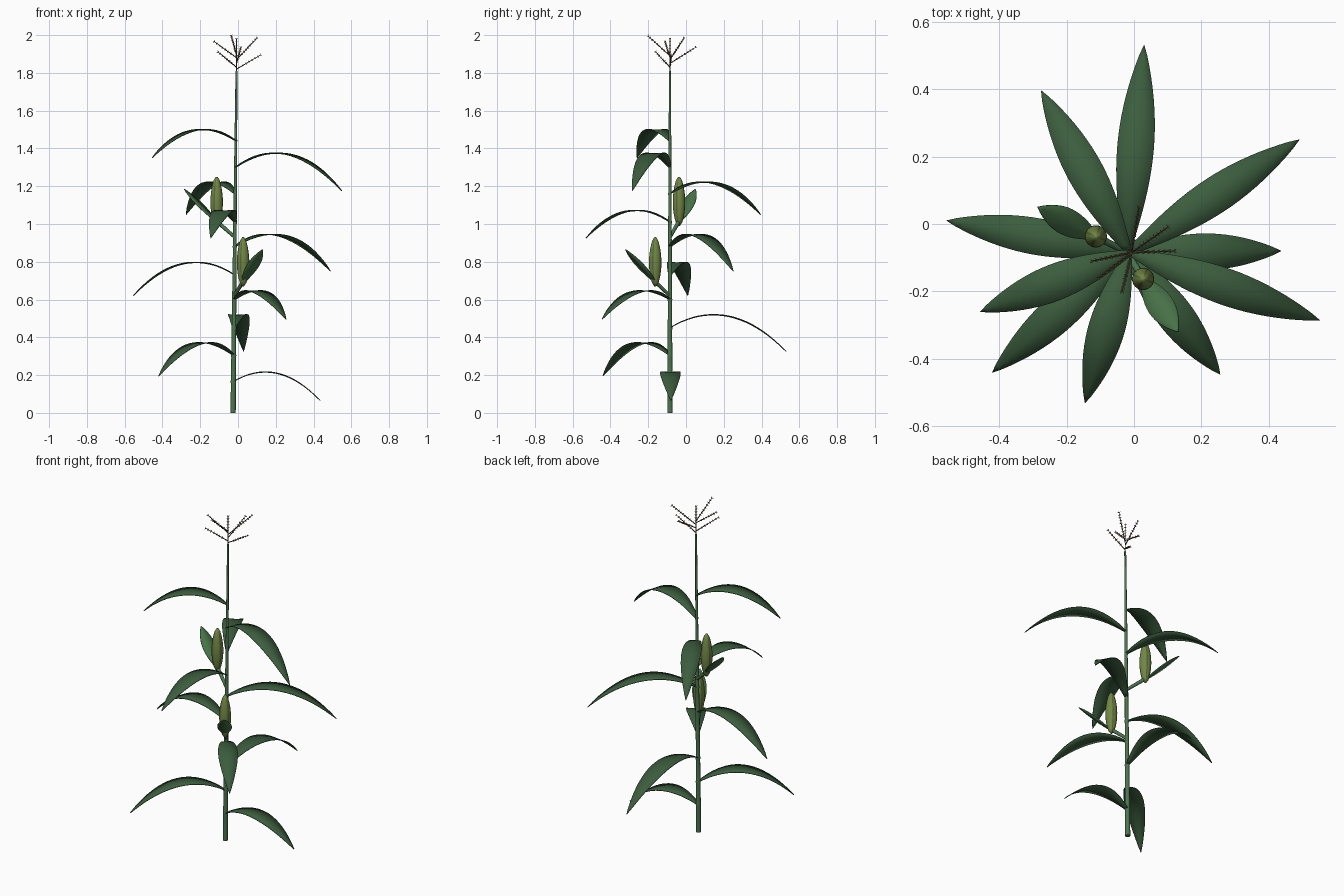
import bpy, bmesh, math
from mathutils import Vector

cube = bpy.data.objects.get("Cube")
if cube:
    bpy.data.objects.remove(cube, do_unlink=True)


def material(name, rgb):
    m = bpy.data.materials.new(name)
    m.use_nodes = True
    m.diffuse_color = (*rgb, 1)
    m.node_tree.nodes["Principled BSDF"].inputs["Base Color"].default_value = (*rgb, 1)
    return m


LEAF = material("dark leaf green", (0.045, 0.11, 0.048))
STALK = material("stalk green", (0.075, 0.18, 0.08))
BRACT = material("ear leaf green", (0.065, 0.17, 0.065))
HUSK = material("husk olive", (0.17, 0.24, 0.06))
SEAM = material("husk seam green", (0.09, 0.14, 0.04))
STEM = material("tassel brown", (0.09, 0.065, 0.035))
GRAIN = material("tassel tan", (0.3, 0.21, 0.1))


def finish(bm, name, mats, smooth=True):
    bmesh.ops.recalc_face_normals(bm, faces=bm.faces)
    me = bpy.data.meshes.new(name)
    bm.to_mesh(me)
    bm.free()
    for m in mats:
        me.materials.append(m)
    me.polygons.foreach_set("use_smooth", [smooth] * len(me.polygons))
    ob = bpy.data.objects.new(name, me)
    bpy.context.collection.objects.link(ob)
    return ob


def loft(bm, centers, radii, sides):
    """Skin a round tube along centers; returns the side faces by column."""
    axis = (Vector(centers[-1]) - Vector(centers[0])).normalized()
    u = axis.orthogonal().normalized()
    v = axis.cross(u)
    rings = []
    for c, r in zip(centers, radii):
        rings.append([bm.verts.new(Vector(c) + r * (u * math.cos(a) + v * math.sin(a)))
                      for a in (math.tau * i / sides for i in range(sides))])
    columns = [[] for _ in range(sides)]
    for lo, hi in zip(rings, rings[1:]):
        for i in range(sides):
            j = (i + 1) % sides
            columns[i].append(bm.faces.new((lo[i], lo[j], hi[j], hi[i])))
    bm.faces.new(rings[0])
    bm.faces.new(rings[-1])
    return columns


def tube(name, centers, radii, sides, mat):
    bm = bmesh.new()
    loft(bm, centers, radii, sides)
    ob = finish(bm, name, [mat])
    bpy.ops.object.select_all(action='DESELECT')
    bpy.context.view_layer.objects.active = ob
    ob.select_set(True)
    bpy.ops.object.shade_smooth_by_angle(angle=math.radians(50))
    return ob


def blade(name, start, tip, rise, half_width, mat, steps=20):
    """Pointed leaf that arches up by rise above its start, then falls to its tip."""
    start, tip = Vector(start), Vector(tip)
    run = tip - start
    side = Vector((-run.y, run.x, 0)).normalized()
    bend = 0
    if rise:
        drop = -run.z
        bend = drop + 2 * rise + 2 * math.sqrt(rise * rise + drop * rise)
    bm = bmesh.new()
    rows = []
    for k in range(steps + 1):
        t = k / steps
        mid = start + run * t
        if rise:
            mid.z = start.z + (bend + run.z) * t - bend * t * t
        w = half_width * max(0, math.sin(math.pi * t ** 1.08)) ** 0.85 + 0.008 * (1 - t) + 0.0005
        lift = Vector((0, 0, 0.06 * w))
        rows.append([bm.verts.new(mid + side * w * s + lift * abs(s)) for s in (-1, 0, 1)])
    for a, b in zip(rows, rows[1:]):
        for i in range(2):
            bm.faces.new((a[i], b[i], b[i + 1], a[i + 1]))
    ob = finish(bm, name, [mat])
    thick = ob.modifiers.new("thickness", 'SOLIDIFY')
    thick.thickness = 0.004
    thick.offset = 0
    return ob


def stalk_point(z):
    return Vector((-0.026 + 0.01 * z, -0.085, z))


# Stalk, thinning upward with a slight swelling at each leaf joint
joints = [0.165, 0.305, 0.45, 0.6, 0.73, 0.88, 1.01, 1.16, 1.30, 1.44]
levels = [(0, 1)]
for z in joints:
    levels += [(z - 0.012, 1), (z, 1.12), (z + 0.012, 1)]
levels.append((1.81, 1))
tube("stalk", [stalk_point(z) for z, s in levels],
     [s * (0.0145 - 0.005 * z) for z, s in levels], 12, STALK)

# Arching leaves, from lowest to highest: tip position and rise of the arch
tips = [(0.435, -0.08, 0.065), (-0.42, -0.44, 0.195), (0.03, 0.53, 0.325),
        (0.255, -0.445, 0.495), (-0.555, 0.01, 0.62), (0.49, 0.25, 0.75),
        (-0.145, -0.53, 0.925), (-0.275, 0.395, 1.05), (0.55, -0.285, 1.175),
        (-0.455, -0.26, 1.35)]
rises = [0.05, 0.065, 0.068, 0.045, 0.065, 0.063, 0.06, 0.06, 0.073, 0.058]
for n, (z, tip, rise) in enumerate(zip(joints, tips, rises), 1):
    blade(f"leaf_{n}", stalk_point(z), tip, rise, 0.05, LEAF)


def ear(label, root_z, base, bract_tip):
    """Upright cob in its husk, with a short shank and one straight leaf."""
    base = Vector(base)
    tube(f"{label}_shank", [stalk_point(root_z), base + Vector((0, 0, 0.025))],
         [0.009, 0.011], 8, STALK)
    blade(f"{label}_leaf", base + Vector((0, 0, 0.02)), bract_tip, 0, 0.036, BRACT, 14)
    steps, sides = 14, 24
    centers, radii = [], []
    for k in range(steps + 1):
        t = k / steps
        centers.append(base + Vector((0, 0, 0.26 * t)))
        radii.append(0.006 + 0.027 * math.sin(math.pi * t ** 0.95) ** 0.65
                     if 0 < t < 1 else 0.005)
    bm = bmesh.new()
    for i, column in enumerate(loft(bm, centers, radii, sides)):
        for f in column:
            f.material_index = 1 if i % 6 == 1 else 0
    finish(bm, f"{label}_husk", [HUSK, SEAM])


ear("lower_ear", 0.62, (0.027, -0.163, 0.67), (0.13, -0.32, 0.865))
ear("upper_ear", 0.93, (-0.113, -0.037, 0.99), (-0.285, 0.05, 1.185))


# Tassel: thin branches lined with crossed pairs of grains
def spray(name, start, tip, first=0.25):
    start, tip = Vector(start), Vector(tip)
    tube(f"{name}_stem", [start, tip], [0.003, 0.0018], 6, STEM)
    axis = (tip - start).normalized()
    u = axis.orthogonal().normalized()
    v = axis.cross(u)
    count = max(4, round((tip - start).length * (1 - first) / 0.015))
    bm = bmesh.new()
    for k in range(count):
        p = start.lerp(tip, first + (1 - first) * k / (count - 1))
        for d in (u, -u, v, -v):
            end = p + d * 0.008 + axis * 0.004
            loft(bm, [p, p.lerp(end, 0.5), end], [0.001, 0.0022, 0.0006], 4)
    finish(bm, f"{name}_grains", [GRAIN], False)


top = stalk_point(1.8)
spray("tassel_spike", top, (-0.008, -0.085, 1.98), 0.5)
for n, (z, tip) in enumerate([(1.82, (0.12, -0.08, 1.895)), (1.83, (-0.105, -0.16, 1.91)),
                              (1.85, (0.015, 0.05, 1.935)), (1.87, (0.1, -0.01, 1.985)),
                              (1.88, (-0.125, -0.11, 1.965)), (1.89, (-0.035, -0.2, 1.995))], 1):
    spray(f"tassel_branch_{n}", stalk_point(z), tip)
